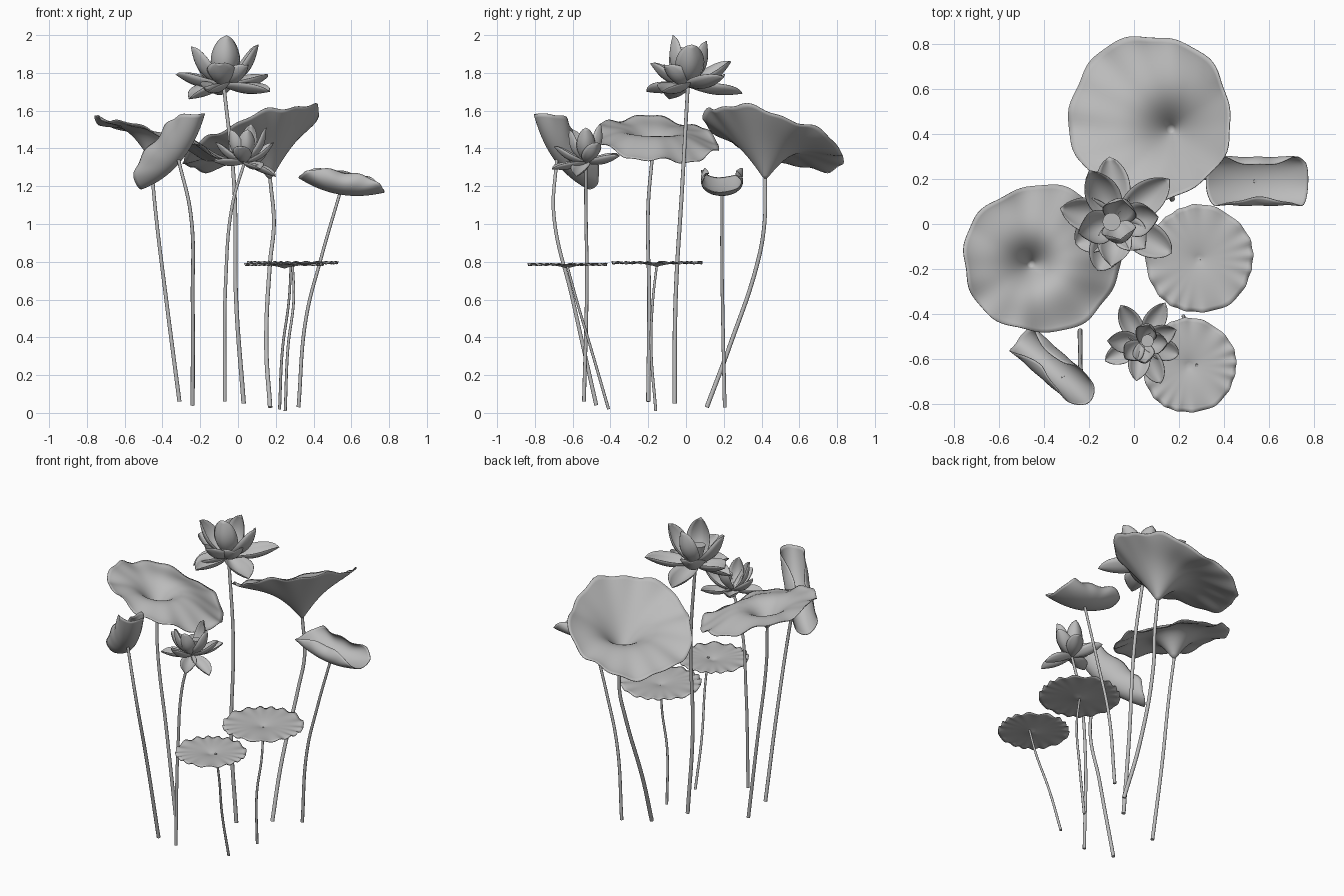
import bpy, bmesh
from math import sin, cos, pi
from mathutils import Vector

cube = bpy.data.objects.get("Cube")
if cube:
    bpy.data.objects.remove(cube)

grey = bpy.data.materials.new("soft_grey")
grey.use_nodes = True
tone = (0.5, 0.5, 0.5, 1)
grey.diffuse_color = tone
grey.node_tree.nodes["Principled BSDF"].inputs["Base Color"].default_value = tone
UP = Vector((0, 0, 1))


def finish(name, bm):
    """Turn a bmesh into a smooth, shaded object."""
    bmesh.ops.remove_doubles(bm, verts=bm.verts, dist=0.0001)
    mesh = bpy.data.meshes.new(name)
    bm.to_mesh(mesh)
    bm.free()
    mesh.materials.append(grey)
    mesh.polygons.foreach_set("use_smooth", [True] * len(mesh.polygons))
    obj = bpy.data.objects.new(name, mesh)
    bpy.context.collection.objects.link(obj)
    return obj


def add_sheet(bm, point, rows, cols):
    """Grid of quads from point(u, v), with u and v running 0 to 1."""
    grid = [[bm.verts.new(point(i / rows, j / cols)) for j in range(cols + 1)]
            for i in range(rows + 1)]
    for a, b in zip(grid, grid[1:]):
        for j in range(cols):
            bm.faces.new((a[j], b[j], b[j + 1], a[j + 1]))


def disc(name, point, rows=18, cols=96):
    """Round sheet from point(radius, angle)."""
    bm = bmesh.new()
    add_sheet(bm, lambda u, v: point(u, 2 * pi * v), rows, cols)
    obj = finish(name, bm)
    obj.modifiers.new("thickness", "SOLIDIFY").thickness = 0.004


def funnel_leaf(name, apex, centre, size, rim, tilt, phase):
    """Big leaf: a trumpet, steep by the stem, flaring to a tilted, wavy rim."""
    apex = Vector(apex)

    def point(r, a):
        grow = 1 + r ** 3 * (0.02 * sin(5 * a + phase) + 0.012 * sin(11 * a))
        edge = Vector((centre[0] + size[0] * grow * cos(a),
                       centre[1] + size[1] * grow * sin(a),
                       rim + tilt[0] * cos(a) + tilt[1] * sin(a)))
        p = apex.lerp(edge, r)
        # The lower the rim on this side, the more the wall arches over
        arch = 0.13 - 0.3 * (edge.z - apex.z)
        p.z += arch * abs(sin(pi * r ** 0.75)) ** 1.4
        p.z += r ** 4 * (0.013 * sin(6 * a + phase) + 0.007 * sin(13 * a))
        return p
    disc(name, point)


def floating_pad(name, centre, size):
    """Flat pad with a gently ruffled edge and a small dip over the stem."""
    def point(r, a):
        ruffle = sin(17 * a + 2 * sin(3 * a))
        grow = size * r * (1 + 0.012 * sin(5 * a) + 0.008 * r ** 4 * ruffle)
        z = 0.02 * (1 - (1 - r) ** 4) + 0.007 * r ** 6 * ruffle
        return Vector(centre) + Vector((grow * cos(a), grow * sin(a), z))
    disc(name, point, 12, 138)


def rolled_leaf(name, low, axis, half, width, height, curl, power, lift):
    """Young leaf: a disc rolled about its long axis, open at the top."""
    axis = Vector(axis).normalized()
    side = UP.cross(axis).normalized()
    up = axis.cross(side)

    def point(r, a):
        k = (abs(cos(a)) ** power + abs(sin(a)) ** power) ** (-1 / power)
        u, v = r * k * cos(a), r * k * sin(a)
        turn = v * curl
        rise = height * (1 - cos(turn)) / (1 - cos(curl)) + lift * u * u
        wave = 1 + 0.05 * r ** 3 * sin(9 * a)
        return (Vector(low) + axis * half * u + side * width * sin(turn) * wave
                + up * (rise * wave))
    disc(name, point, 16, 88)


def flower(name, base, heart, heart_size, tips, width):
    """Cupped, pointed petals reaching to each tip, round a seed head."""
    base = Vector(base)
    bm = bmesh.new()
    for tip in tips:
        d = Vector(tip) - base
        side = d.cross(UP).normalized()
        inner = side.cross(d).normalized()
        # Upright petals bulge outward more than the low, spread ones
        bulge = 0.09 * d.length + 0.1 * d.z

        def point(t, v):
            s = 2 * v - 1
            w = width * (0.15 * (1 - t) + 3 * t ** 0.9 * (1 - t) ** 0.75)
            return (base + d * t - inner * bulge * sin(pi * t) + side * w * s
                    + inner * (0.75 * w * s * s))
        add_sheet(bm, point, 14, 8)
    petals = finish(name + "_petals", bm)
    petals.modifiers.new("thickness", "SOLIDIFY").thickness = 0.003

    bm = bmesh.new()
    bmesh.ops.create_cone(bm, cap_ends=True, segments=24, depth=heart_size * 2,
                          radius1=heart_size * 0.5, radius2=heart_size)
    head = finish(name + "_seed_head", bm)
    head.location = heart
    head.data.polygons.foreach_set("use_smooth",
                                   [len(f.vertices) == 4 for f in head.data.polygons])


def stem(name, points, radius):
    """Round stalk through a few points, slightly thinner at the top."""
    curve = bpy.data.curves.new(name, "CURVE")
    curve.dimensions = "3D"
    curve.bevel_depth = radius
    curve.bevel_resolution = 3
    curve.use_fill_caps = True
    spline = curve.splines.new("BEZIER")
    spline.bezier_points.add(len(points) - 1)
    for i, (knot, p) in enumerate(zip(spline.bezier_points, points)):
        knot.co = p
        knot.radius = 1 - 0.2 * i / (len(points) - 1)
        knot.handle_left_type = knot.handle_right_type = "AUTO"
    curve.materials.append(grey)
    bpy.context.collection.objects.link(bpy.data.objects.new(name, curve))


# Large open leaves
funnel_leaf("back_leaf", (.17, .42, 1.235), (.07, .47), (.36, .37), 1.46, (.13, -.11), 3.7)
funnel_leaf("right_leaf", (-.46, -.18, 1.335), (-.41, -.155), (.35, .328), 1.45, (-.115, -.03), 1)

# Low flat pads
floating_pad("middle_pad", (.29, -.155, .777), .24)
floating_pad("front_pad", (.245, -.63, .768), .21)

# Rolled young leaves
rolled_leaf("left_rolled_leaf", (.54, .19, 1.16), (1, 0, -.17), .23, .105, .115, 2.4, 2.1, .05)
rolled_leaf("front_rolled_leaf", (-.315, -.675, 1.335), (.32, -.28, .4), .29, .07, .17, 2.7, 1.7, .07)

# Flowers: low outer petals first, upright inner petals after
flower("large_flower", (-.075, .01, 1.725), (-.1, .01, 1.82), .04, [
    (-.11, .3, 1.69), (.16, .2, 1.78), (.17, -.13, 1.7), (-.16, -.21, 1.7),
    (-.33, .07, 1.79), (-.26, -.09, 1.66), (-.2, .24, 1.86),
    (-.1, -.19, 1.85), (-.25, -.04, 1.94), (.11, .03, 1.95),
    (-.05, .11, 1.97), (-.06, -.07, 2), (.05, -.11, 1.84)], .075)
flower("small_flower", (.035, -.53, 1.32), (.06, -.52, 1.4), .028, [
    (-.06, -.36, 1.37), (.14, -.35, 1.36), (-.13, -.61, 1.33), (.2, -.58, 1.25),
    (.12, -.71, 1.29), (-.12, -.52, 1.43), (.19, -.47, 1.43),
    (.01, -.7, 1.41), (-.04, -.6, 1.5), (.07, -.45, 1.53),
    (.15, -.53, 1.51), (.05, -.62, 1.5)], .048)

# Stems, from the ground up
stem("large_flower_stem", [(.03, -.06, .05), (-.01, -.055, .6), (-.02, -.02, 1.2), (-.075, .01, 1.73)], .012)
stem("small_flower_stem", [(-.07, -.54, .06), (-.065, -.525, .7), (-.03, -.53, 1.1), (.035, -.53, 1.33)], .01)
stem("back_leaf_stem", [(.17, .11, .03), (.15, .23, .35), (.17, .38, .8), (.19, .415, 1), (.17, .42, 1.24)], .012)
stem("right_leaf_stem", [(-.31, -.2, .06), (-.38, -.195, .6), (-.44, -.2, 1.1), (-.46, -.18, 1.34)], .011)
stem("front_rolled_leaf_stem", [(-.24, -.475, .04), (-.24, -.6, .6), (-.25, -.7, 1.05), (-.315, -.685, 1.34)], .011)
stem("left_rolled_leaf_stem", [(.32, .205, .03), (.36, .195, .5), (.44, .19, .82), (.54, .19, 1.165)], .01)
stem("middle_pad_stem", [(.25, -.16, .01), (.265, -.185, .35), (.295, -.175, .6), (.29, -.155, .78)], .008)
stem("front_pad_stem", [(.22, -.41, .02), (.235, -.5, .33), (.27, -.58, .6), (.28, -.63, .785)], .008)
